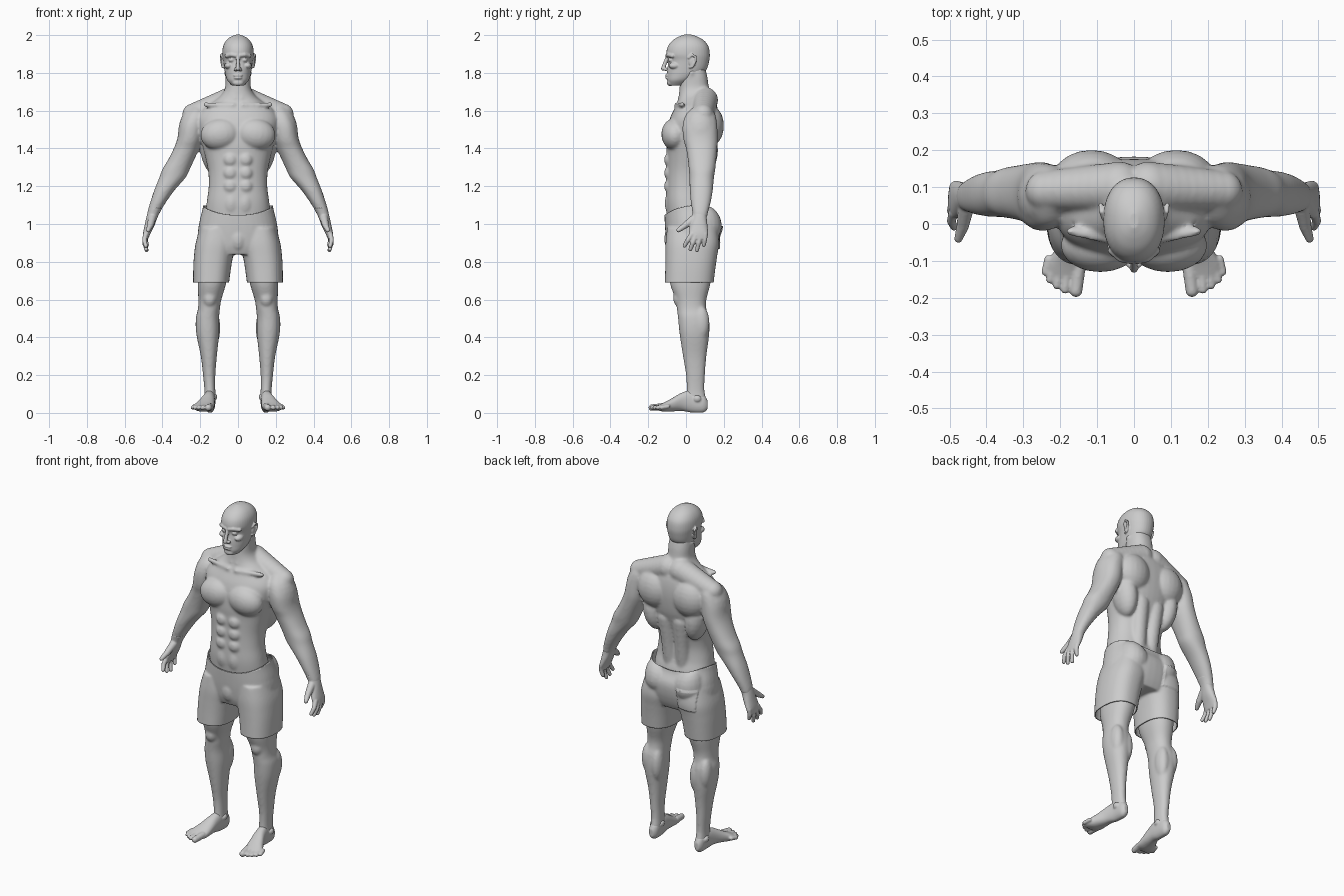
import bpy, bmesh, math
from mathutils import Vector, Matrix


def spline(rows, steps=6):
    """Catmull-Rom interpolation of profile rows."""
    out = []
    for i in range(len(rows) - 1):
        a, b = rows[max(i - 1, 0)], rows[i]
        c, d = rows[i + 1], rows[min(i + 2, len(rows) - 1)]
        for k in range(steps):
            t = k / steps
            out.append([0.5 * (2 * q + (r - p) * t + (2 * p - 5 * q + 4 * r - s) * t * t
                               + (3 * q - p - 3 * r + s) * t ** 3)
                        for p, q, r, s in zip(a, b, c, d)])
    return out + [list(rows[-1])]


def loft(bm, rows, p=2.2, along_y=False, n=40):
    """Rows: (level, x0, x1, y0, y1), or (level, half_width, y0, y1) if centred."""
    rows = [r if len(r) == 5 else (r[0], -r[1], r[1], r[2], r[3]) for r in rows]
    rings = []
    for lev, x0, x1, y0, y1 in spline(rows):
        ring = []
        for i in range(n):
            a = 2 * math.pi * i / n
            c, s = math.cos(a), math.sin(a)
            u = (x0 + x1) / 2 + (x1 - x0) / 2 * math.copysign(abs(c) ** (2 / p), c)
            v = (y0 + y1) / 2 + (y1 - y0) / 2 * math.copysign(abs(s) ** (2 / p), s)
            ring.append(bm.verts.new((u, lev, v) if along_y else (u, v, lev)))
        rings.append(ring)
    for r, q in zip(rings, rings[1:]):
        for i in range(n):
            j = (i + 1) % n
            bm.faces.new((r[i], r[j], q[j], q[i]))
    bm.faces.new(rings[0])
    bm.faces.new(rings[-1])


def ball(bm, c, r, tilt=0):
    m = Matrix.Translation(c) @ Matrix.Rotation(tilt, 4, 'Y') @ Matrix.Diagonal((*r, 1))
    bmesh.ops.create_uvsphere(bm, u_segments=20, v_segments=12, radius=1, matrix=m)


def chain(bm, *pts):
    """Tapered rounded tube through points (x, y, z, radius)."""
    for a, b in zip(pts, pts[1:]):
        for k in range(9):
            q = Vector(a).lerp(Vector(b), k / 8)
            ball(bm, q[:3], (q[3],) * 3)


def blend(name, bm, voxel, smooth):
    """Mirror the parts, fuse them into one skin and soften it."""
    bmesh.ops.recalc_face_normals(bm, faces=bm.faces)
    me = bpy.data.meshes.new(name)
    bm.to_mesh(me)
    bm.free()
    ob = bpy.data.objects.new(name, me)
    bpy.context.collection.objects.link(ob)
    ob.modifiers.new("Mirror", 'MIRROR').use_mirror_merge = False
    rm = ob.modifiers.new("Fuse", 'REMESH')
    rm.mode, rm.voxel_size = 'VOXEL', voxel
    sm = ob.modifiers.new("Soften", 'SMOOTH')
    sm.factor, sm.iterations = 0.5, smooth
    bpy.context.view_layer.update()
    ev = ob.evaluated_get(bpy.context.evaluated_depsgraph_get())
    done = bpy.data.meshes.new_from_object(ev)
    ob.modifiers.clear()
    ob.data = done
    done.name = name
    done.shade_smooth()
    return ob


# Body: torso, neck
bm = bmesh.new()
loft(bm, [(.95, .17, -.09, .13), (1.05, .172, -.102, .13), (1.12, .165, -.107, .112),
          (1.20, .155, -.104, .108), (1.28, .158, -.102, .125), (1.36, .175, -.102, .148),
          (1.42, .19, -.105, .165), (1.50, .21, -.10, .175), (1.56, .215, -.085, .175),
          (1.61, .185, -.062, .168), (1.65, .13, -.045, .155), (1.68, .092, -.038, .14),
          (1.72, .069, -.034, .122), (1.78, .066, -.03, .113), (1.83, .06, -.02, .10)], p=2.3)
# Chest, shoulder, back and belly muscles
ball(bm, (.092, -.058, 1.475), (.108, .073, .085), .15)
chain(bm, (.04, .10, 1.655, .07), (.24, .09, 1.582, .055))
ball(bm, (.25, .075, 1.50), (.066, .088, .122), -.15)
ball(bm, (.115, .125, 1.52), (.105, .076, .11))
ball(bm, (.14, .09, 1.39), (.06, .08, .13), .15)
chain(bm, (.04, .075, 1.08, .045), (.045, .095, 1.22, .043), (.05, .11, 1.36, .05))
chain(bm, (.056, .03, 1.80, .018), (.018, -.028, 1.665, .016))
chain(bm, (.025, -.05, 1.628, .014), (.17, -.02, 1.632, .014))
for z in (1.34, 1.27, 1.20):
    ball(bm, (.04, -.09, z), (.037, .026, .037))
ball(bm, (.035, -.085, 1.11), (.04, .028, .06))
# Arms
loft(bm, [(1.62, .19, .25, .04, .13), (1.58, .17, .283, 0, .155), (1.52, .18, .308, -.018, .165),
          (1.45, .19, .322, -.014, .168), (1.40, .205, .34, .0, .165), (1.34, .232, .37, .01, .16),
          (1.29, .255, .40, .015, .155), (1.245, .278, .417, .018, .148),
          (1.18, .335, .443, .02, .142), (1.12, .378, .463, .025, .132),
          (1.065, .412, .479, .033, .118), (1.03, .429, .484, .038, .11)])
# Legs
loft(bm, [(.92, .03, .19, -.08, .14), (.80, .045, .205, -.085, .14), (.69, .062, .213, -.085, .13),
          (.60, .088, .21, -.055, .108), (.55, .096, .212, -.048, .108),
          (.50, .10, .223, -.042, .121), (.42, .10, .221, -.034, .123),
          (.30, .112, .197, -.016, .108), (.20, .12, .185, 0, .10), (.12, .12, .178, .003, .098),
          (.07, .119, .178, -.005, .107), (.02, .124, .174, -.01, .105)])
ball(bm, (.15, -.035, .605), (.036, .033, .045))
ball(bm, (.128, .08, .45), (.034, .046, .10))
ball(bm, (.188, .08, .475), (.036, .045, .09))
blend("body", bm, .007, 9)

# Head
bm = bmesh.new()
loft(bm, [(1.733, .032, -.09, -.01), (1.76, .056, -.099, .03), (1.79, .067, -.10, .08),
          (1.82, .072, -.099, .11), (1.865, .078, -.093, .123), (1.90, .083, -.104, .126),
          (1.94, .079, -.096, .119), (1.97, .064, -.073, .097), (1.99, .041, -.042, .065),
          (2.002, .012, -.012, .03)], p=2.2)
chain(bm, (.010, -.098, 1.892, .011), (.035, -.093, 1.896, .011), (.06, -.072, 1.89, .011))
chain(bm, (0, -.097, 1.887, .010), (0, -.112, 1.85, .010), (0, -.121, 1.823, .0115))
ball(bm, (.013, -.107, 1.819), (.010, .012, .009))
ball(bm, (.033, -.078, 1.868), (.017, .017, .013))
ball(bm, (.05, -.06, 1.838), (.022, .032, .018))
ball(bm, (0, -.098, 1.787), (.026, .013, .007))
ball(bm, (0, -.097, 1.773), (.023, .013, .007))
ball(bm, (0, -.084, 1.748), (.03, .017, .018))
# Ears
ball(bm, (.080, .033, 1.858), (.008, .018, .03))
chain(bm, (.083, .015, 1.88, .006), (.089, .033, 1.896, .006), (.091, .052, 1.885, .006),
      (.088, .05, 1.86, .006), (.082, .033, 1.832, .007), (.077, .02, 1.83, .006))
blend("head", bm, .0035, 4)

# Hands
bm = bmesh.new()
loft(bm, [(1.085, .400, .471, .03, .121), (1.04, .424, .484, .035, .11),
          (.99, .443, .495, .022, .114), (.95, .463, .503, .015, .117), (.92, .476, .504, .018, .112)])
for base, mid, tip in (((.49, .03, .945), (.495, .008, .912), (.488, -.008, .884)),
                       ((.491, .053, .94), (.495, .036, .90), (.486, .023, .866)),
                       ((.490, .077, .94), (.493, .067, .90), (.484, .058, .861)),
                       ((.487, .101, .945), (.489, .099, .915), (.482, .094, .888))):
    chain(bm, (*base, .0135), (*mid, .0125), (*tip, .0105))
chain(bm, (.455, .045, 1.03, .022), (.464, -.005, .992, .017), (.476, -.04, .967, .0115))
blend("hands", bm, .004, 3)

# Feet
bm = bmesh.new()
loft(bm, [(.114, .137, .163, .02, .065), (.09, .122, .176, .002, .10), (.03, .12, .18, .002, .12),
          (-.02, .122, .192, .01, .108), (-.07, .124, .215, .008, .08),
          (-.11, .128, .236, .006, .058), (-.145, .136, .236, .012, .042)], along_y=True)
for x0, y0, x1, y1, r in ((.15, -.12, .157, -.181, .019), (.182, -.12, .187, -.177, .0135),
                          (.203, -.12, .209, -.166, .0125), (.22, -.115, .228, -.151, .012),
                          (.232, -.095, .241, -.13, .0115)):
    chain(bm, (x0, y0, .034, r), (x1, y1, .028, r * .92))
ball(bm, (.122, .05, .085), (.012, .02, .018))
ball(bm, (.178, .06, .075), (.012, .02, .018))
blend("feet", bm, .0045, 4)

# Shorts
bm = bmesh.new()
loft(bm, [(1.14, .176, -.112, .14), (1.06, .184, -.114, .152), (1.0, .206, -.112, .18),
          (.94, .214, -.108, .18), (.88, .218, -.10, .165), (.838, .20, -.085, .145)], p=2.3)
loft(bm, [(.98, .02, .2, -.1, .165), (.90, .012, .224, -.108, .175), (.83, .026, .233, -.109, .165),
          (.76, .038, .237, -.11, .155), (.65, .052, .238, -.113, .142)], p=2.4)
ball(bm, (.095, .10, .99), (.088, .09, .09))
ball(bm, (0, -.08, .92), (.045, .035, .065))
shorts = blend("shorts", bm, .007, 6)
bm = bmesh.new()
bm.from_mesh(shorts.data)
for co, no in (((0, 0, .69), (0, 0, -1)), ((0, 0, 1.056), (0, -.08, 1))):
    bmesh.ops.bisect_plane(bm, geom=bm.verts[:] + bm.edges[:] + bm.faces[:],
                           plane_co=co, plane_no=no, clear_outer=True)
bm.normal_update()
for v in bm.verts:
    # back pocket, then the raised waistband sides
    if v.co.y > .05 and -.175 < v.co.x < -.065 and .87 < v.co.z < .99:
        v.co += v.normal * .007
    if v.co.z > 1:
        v.co.z += .036 * (v.co.x / .18) ** 2 * (v.co.z - 1) / .056
bm.to_mesh(shorts.data)
bm.free()
shell = shorts.modifiers.new("Cloth", 'SOLIDIFY')
shell.thickness, shell.offset = .006, -1
